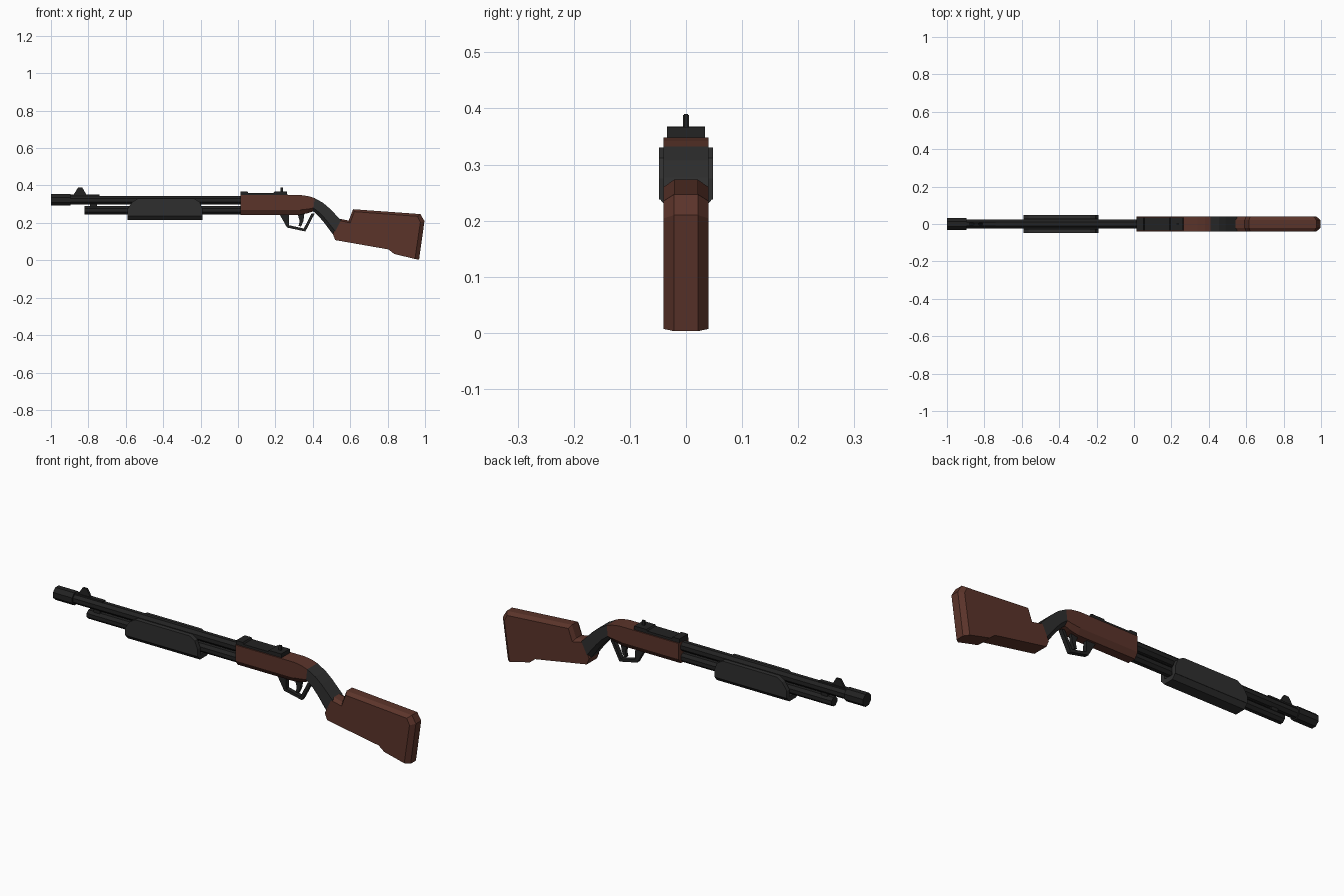
import bpy, bmesh, math

if "Cube" in bpy.data.objects:
    bpy.data.objects.remove(bpy.data.objects["Cube"])


def material(name, rgb):
    m = bpy.data.materials.new(name)
    m.diffuse_color = (*rgb, 1)
    m.use_nodes = True
    m.node_tree.nodes["Principled BSDF"].inputs["Base Color"].default_value = m.diffuse_color
    return m


WOOD = material("wood", (0.105, 0.034, 0.023))
STEEL = material("steel", (0.016, 0.016, 0.016))
GRIP = material("dark_grip", (0.028, 0.028, 0.028))


def loft(name, rings, mat):
    """Join closed rings of equal length with faces and cap both ends."""
    bm = bmesh.new()
    vr = [[bm.verts.new(p) for p in r] for r in rings]
    for a, b in zip(vr, vr[1:]):
        n = len(a)
        for i in range(n):
            bm.faces.new((a[i], a[(i + 1) % n], b[(i + 1) % n], b[i]))
    bm.faces.new(vr[0])
    bm.faces.new(vr[-1])
    bmesh.ops.recalc_face_normals(bm, faces=bm.faces)
    me = bpy.data.meshes.new(name)
    bm.to_mesh(me)
    bm.free()
    me.materials.append(mat)
    ob = bpy.data.objects.new(name, me)
    bpy.context.collection.objects.link(ob)
    return ob


def plate(name, profile, y0, y1, mat):
    """Side profile (x, z) extruded across y."""
    return loft(name, [[(x, y, z) for x, z in profile] for y in (y0, y1)], mat)


def box(name, x0, x1, z0, z1, hw, mat):
    return plate(name, [(x0, z0), (x1, z0), (x1, z1), (x0, z1)], -hw, hw, mat)


def tube(name, x0, x1, z, half, mat):
    """Octagonal bar along x, flats facing up and sideways."""
    r = half / math.cos(math.pi / 8)
    ang = [(i + 0.5) * math.pi / 4 for i in range(8)]
    return loft(name, [[(x, r * math.cos(a), z + r * math.sin(a)) for a in ang]
                       for x in (x0, x1)], mat)


def body(name, sections, mat):
    """Sections (top x, top z, bottom x, bottom z) with a chamfered underside."""
    rings = []
    for tx, tz, bx, bz in sections:
        ring = []
        for y, f in ((-.04, 0), (-.04, .75), (-.022, 1), (.022, 1), (.04, .75), (.04, 0)):
            ring.append((tx + (bx - tx) * f, y, tz + (bz - tz) * f))
        rings.append(ring)
    return loft(name, rings, mat)


# Barrel, muzzle and magazine tube
tube("barrel", -0.91, 0.03, 0.322, 0.023, STEEL)
tube("muzzle", -1.0, -0.895, 0.323, 0.031, STEEL)
tube("magazine_tube", -0.82, 0.03, 0.267, 0.022, STEEL)
box("tube_bracket", -0.79, -0.755, 0.275, 0.315, 0.012, STEEL)

# Front sight
box("front_sight_base", -0.9, -0.74, 0.335, 0.352, 0.01, STEEL)
plate("front_sight", [(-.88, .35), (-.855, .388), (-.832, .388), (-.81, .35)],
      -.005, .005, STEEL)

# Pump: chamfered bottom with two side walls
wall = [(-.59, .238), (-.59, .275), (-.565, .312), (-.535, .33),
        (-.235, .33), (-.205, .312), (-.19, .275), (-.19, .238)]
for side, s in (("left", 1), ("right", -1)):
    plate("pump_wall_" + side, wall, s * .026, s * .048, GRIP)
loft("pump_bottom", [[(x, -.048, .24), (x, -.028, .216), (x, .028, .216), (x, .048, .24)]
                     for x in (-.59, -.19)], GRIP)

# Receiver and curved grip
joint = (.41, .332, .402, .262)
body("receiver", [(.013, .348, .013, .243), (.34, .348, .33, .243),
                  (.38, .342, .375, .252), joint], WOOD)
body("grip", [joint, (.455, .307, .43, .237), (.49, .277, .46, .202),
              (.55, .215, .51, .135)], GRIP)

# Stock: side profile with chamfered top and butt edges
centre = [(.542, .222), (.592, .212), (.615, .273), (.975, .247), (.997, .21),
          (.968, .003), (.835, .034), (.805, .058), (.52, .108), (.507, .14)]
outer = [(.542, .212), (.6, .2), (.622, .26), (.96, .235), (.975, .204),
         (.946, .007), (.835, .034), (.805, .058), (.52, .108), (.507, .14)]
loft("stock", [[(x, y, z) for x, z in p] for p, y in
               ((outer, -.04), (centre, -.021), (centre, .021), (outer, .04))], WOOD)

# Rail with rear sight
plate("rear_sight_rail", [(.013, .34), (.013, .368), (.05, .368), (.055, .36), (.19, .36),
                          (.195, .367), (.262, .367), (.265, .34)], -.034, .034, STEEL)
box("rear_sight_post", .227, .24, .36, .39, .004, STEEL)

# Trigger guard and trigger
plate("trigger_guard",
      [(.22, .25), (.262, .175), (.36, .154), (.41, .25), (.393, .25), (.352, .17),
       (.274, .187), (.272, .25)], -.011, .011, STEEL)
plate("trigger", [(.318, .25), (.33, .21), (.324, .184), (.337, .181), (.35, .21), (.355, .25)],
      -.008, .008, STEEL)
